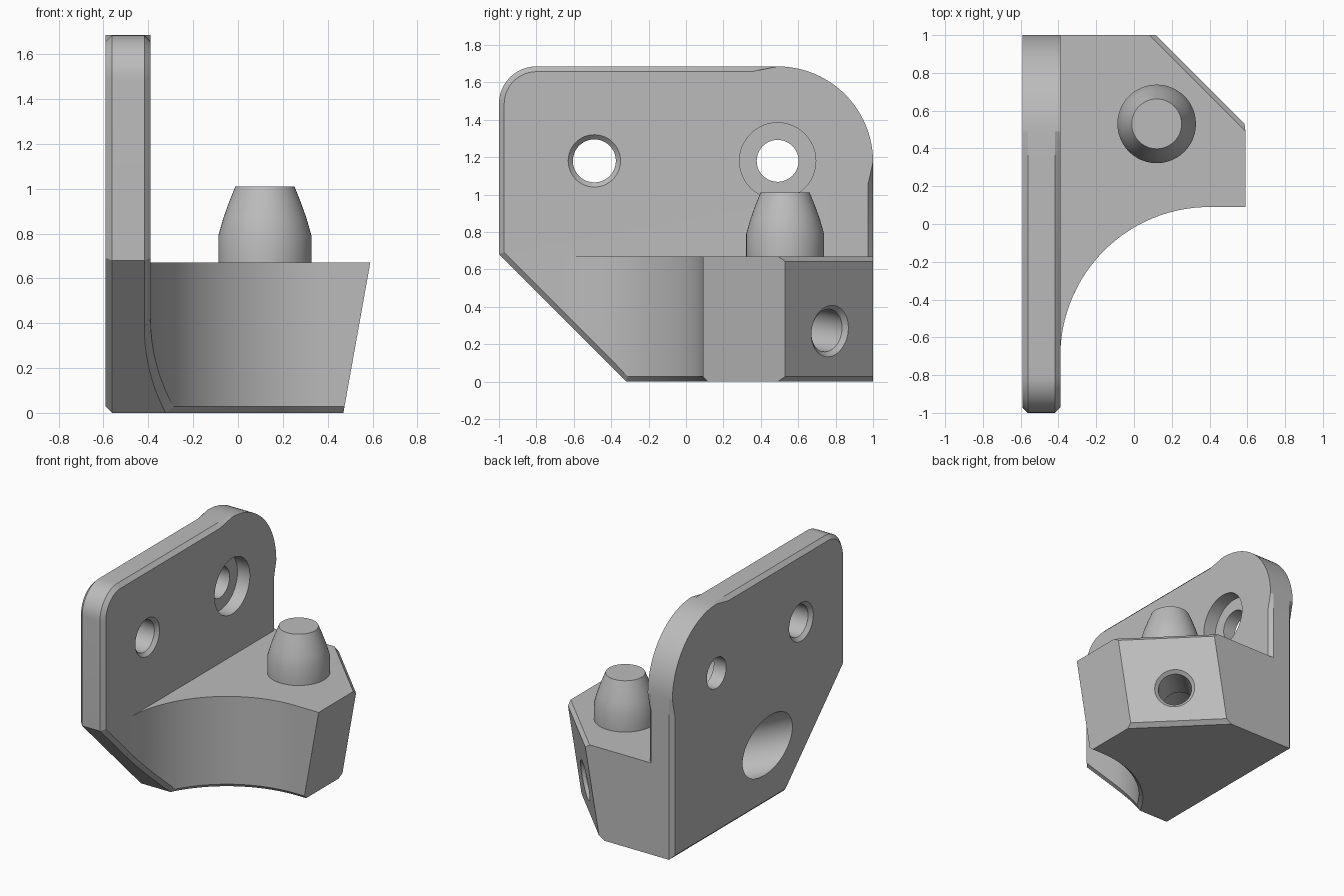
import bpy, bmesh, math
from mathutils import Vector

if "Cube" in bpy.data.objects:
    bpy.data.objects.remove(bpy.data.objects["Cube"])

grey = bpy.data.materials.new("plain_grey")
grey.use_nodes = True
grey.diffuse_color = (0.5, 0.5, 0.5, 1)
grey.node_tree.nodes["Principled BSDF"].inputs["Base Color"].default_value = (0.5, 0.5, 0.5, 1)

BEVEL = 0.028
TOP = 0.67                     # top of the block
ARC_C, ARC_R = Vector((0.40, -0.70)), 0.79


def finish(name, bm):
    bmesh.ops.recalc_face_normals(bm, faces=bm.faces)
    mesh = bpy.data.meshes.new(name)
    bm.to_mesh(mesh)
    bm.free()
    mesh.materials.append(grey)
    obj = bpy.data.objects.new(name, mesh)
    bpy.context.collection.objects.link(obj)
    return obj


def loft(rings):
    """Skin a stack of equal rings and cap both ends."""
    bm = bmesh.new()
    rows = [[bm.verts.new(p) for p in ring] for ring in rings]
    n = len(rows[0])
    for a, b in zip(rows, rows[1:]):
        for i in range(n):
            j = (i + 1) % n
            bm.faces.new((a[i], a[j], b[j], b[i]))
    bm.faces.new(rows[0])
    bm.faces.new(rows[-1])
    return bm


def turned(name, profile, origin, axis, sides=48):
    """Round part from (radius, distance along axis) pairs."""
    rot = Vector(axis).to_track_quat('Z', 'Y')
    rings = []
    for r, t in profile:
        angles = [2 * math.pi * i / sides for i in range(sides)]
        rings.append([Vector(origin) + rot @ Vector((r * math.cos(a), r * math.sin(a), t))
                      for a in angles])
    return finish(name, loft(rings))


def arc(cx, cy, r, start, end, steps):
    angles = [math.radians(start + (end - start) * i / steps) for i in range(steps + 1)]
    return [(cx + r * math.cos(a), cy + r * math.sin(a)) for a in angles]


def combine(target, other, operation):
    mod = target.modifiers.new(operation.lower(), 'BOOLEAN')
    mod.operation, mod.object, mod.solver = operation, other, 'EXACT'
    bpy.context.view_layer.objects.active = target
    bpy.ops.object.modifier_apply(modifier=mod.name)
    bpy.data.objects.remove(other)


# Upright plate: side outline (y, z, bevel weight), bevelled except around the big corner
outline = [(-0.32, 0, 1), (1, 0, 1), (1, 1.05, 1)]
outline += [(y, z, 0) for y, z in arc(0.49, 1.175, 0.51, 0, 90, 24)]
outline += [(0.35, 1.685, 1)]
outline += [(y, z, 1) for y, z in arc(-0.80, 1.485, 0.20, 90, 180, 12)]
outline += [(-1, 0.68, 1)]


def plate_ring(x, inset):
    ring = []
    for i, (y, z, weight) in enumerate(outline):
        p = Vector((y, z))
        before = (p - Vector(outline[i - 1][:2])).normalized()
        after = (Vector(outline[(i + 1) % len(outline)][:2]) - p).normalized()
        n1, n2 = Vector((-before.y, before.x)), Vector((-after.y, after.x))
        p += (n1 + n2) * (inset * weight / (1 + n1.dot(n2)))
        ring.append((x, p.x, p.y))
    return ring


bracket = finish("bracket_body", loft([
    plate_ring(-0.59, BEVEL), plate_ring(-0.59 + BEVEL, 0),
    plate_ring(-0.39 - BEVEL, 0), plate_ring(-0.39, BEVEL)]))

# Block with concave front, leaning right side and cut rear corner
hollow = arc(ARC_C.x, ARC_C.y, ARC_R, 180, 90, 32)
rings = []
for z, lean in ((0, 0.12), (TOP, 0)):
    foot = [(-0.5, -0.70)] + hollow
    foot += [(0.59 - lean, 0.09), (0.59 - lean, 0.53), (0.12 - lean, 1), (-0.5, 1)]
    rings.append([(x, y, z) for x, y in foot])
bm = loft(rings)
bmesh.ops.recalc_face_normals(bm, faces=bm.faces)
cut = bmesh.ops.bisect_plane(bm, geom=bm.verts[:] + bm.edges[:] + bm.faces[:], dist=1e-5,
                             plane_co=(0, -0.32, 0), plane_no=(0, -1, -1), clear_outer=True)
edges = [g for g in cut["geom_cut"] if isinstance(g, bmesh.types.BMEdge)]
bmesh.ops.contextual_create(bm, geom=edges)
bmesh.ops.recalc_face_normals(bm, faces=bm.faces)
bm.normal_update()


def kind(face):
    n, c = face.normal, face.calc_center_median()
    if abs(n.z) > 0.9:
        return "top" if n.z > 0 else "bottom"
    if n.z < -0.6:
        return "slope"
    if n.x > 0.5 and n.y > 0.5:
        return "corner"
    if abs(n.z) < 0.01 and c.x > -0.39 and c.y < 0.2:
        return "hollow"
    return "other"


bevelled = ({"bottom", "hollow"}, {"bottom", "corner"}, {"top", "corner"}, {"slope", "hollow"})
chosen = [e for e in bm.edges if len(e.link_faces) == 2
          and {kind(f) for f in e.link_faces} in bevelled]
bmesh.ops.bevel(bm, geom=chosen, offset=BEVEL, segments=1, affect='EDGES', clamp_overlap=True)
combine(bracket, finish("block", bm), 'UNION')

# Locating peg on the block
combine(bracket, turned("peg", [(0.208, -0.05), (0.208, 0.12), (0.185, 0.20), (0.16, 0.27), (0.132, 0.34)],
                        (0.12, 0.53, TOP), (0, 0, 1)), 'UNION')

# Rear plate hole with a counterbore on the inner side
combine(bracket, turned("rear_hole", [(0.112, -0.3), (0.112, 0.10), (0.204, 0.10), (0.204, 0.3)],
                        (-0.59, 0.49, 1.18), (1, 0, 0)), 'DIFFERENCE')

# Front plate hole, countersunk on both sides
combine(bracket, turned("front_hole", [(0.14, -0.1), (0.14, 0), (0.115, 0.025), (0.115, 0.175),
                                       (0.14, 0.2), (0.14, 0.3)],
                        (-0.59, -0.49, 1.18), (1, 0, 0)), 'DIFFERENCE')

# Oblique bolt bore: from the cut corner through to a wide mouth in the plate
combine(bracket, turned("bolt_bore", [(0.14, -0.1), (0.14, 0), (0.115, 0.025), (0.115, 0.35),
                                      (0.204, 0.35), (0.204, 1.7)],
                        (0.28, 0.77, 0.27), (-1, -1, 0.18)), 'DIFFERENCE')

# Smooth the curved walls, keep the edges crisp
bpy.ops.object.select_all(action='DESELECT')
bracket.select_set(True)
bpy.context.view_layer.objects.active = bracket
bpy.ops.object.shade_smooth_by_angle(angle=math.radians(20))
